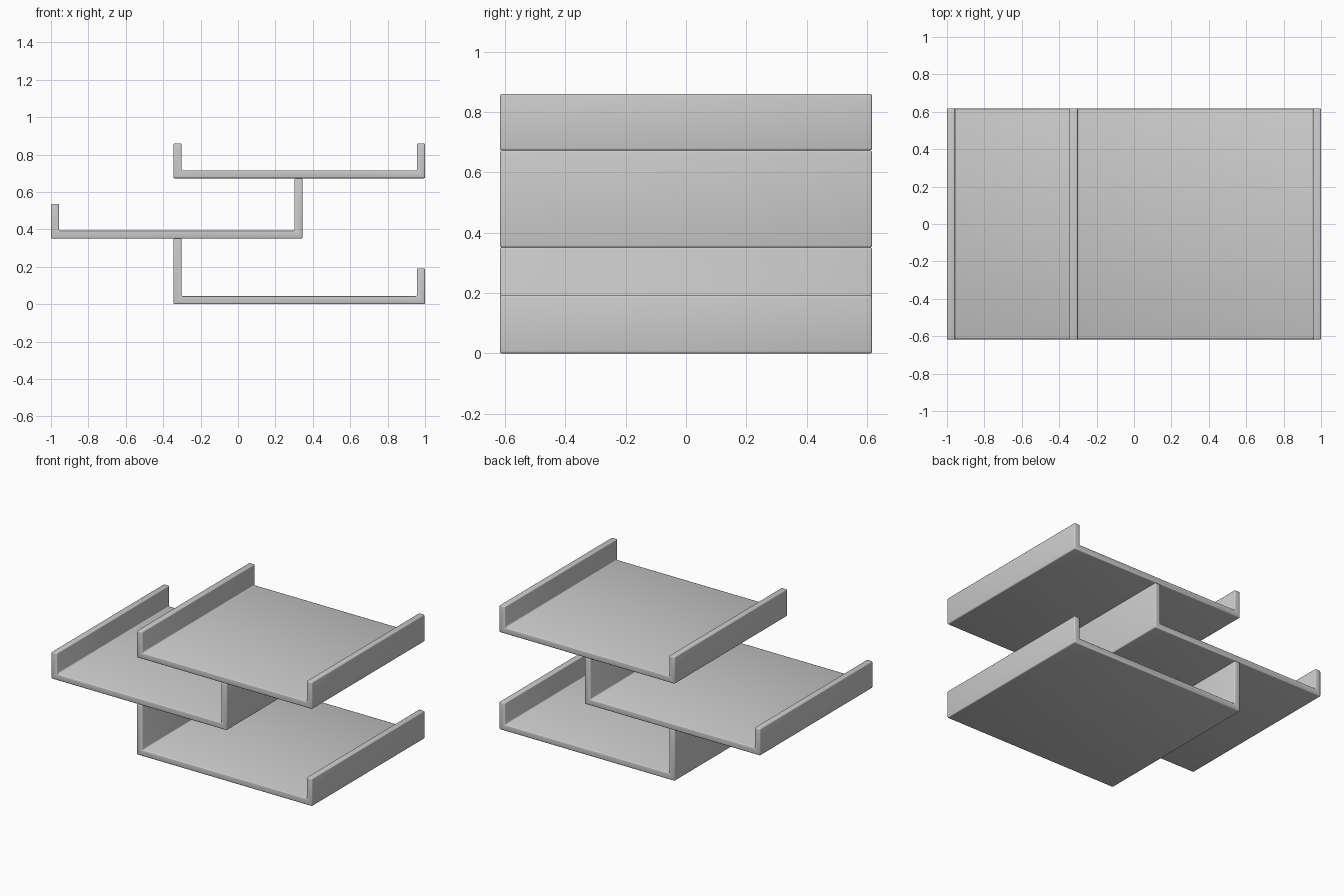
import bpy
import bmesh

if "Cube" in bpy.data.objects:
    bpy.data.objects.remove(bpy.data.objects["Cube"])

DEPTH = 0.617   # half depth in y
T = 0.043       # sheet thickness


def tray(name, x0, x1, z0, left_top, right_top):
    """U-shaped sheet profile extruded along y with softened edges."""
    profile = [(x0, z0), (x1, z0), (x1, right_top), (x1 - T, right_top),
               (x1 - T, z0 + T), (x0 + T, z0 + T), (x0 + T, left_top), (x0, left_top)]
    bm = bmesh.new()
    face = bm.faces.new([bm.verts.new((x, -DEPTH, z)) for x, z in profile])
    out = bmesh.ops.extrude_face_region(bm, geom=[face])
    moved = [v for v in out["geom"] if isinstance(v, bmesh.types.BMVert)]
    bmesh.ops.translate(bm, verts=moved, vec=(0, 2 * DEPTH, 0))
    bmesh.ops.recalc_face_normals(bm, faces=bm.faces)
    mesh = bpy.data.meshes.new(name)
    bm.to_mesh(mesh)
    bm.free()
    obj = bpy.data.objects.new(name, mesh)
    bpy.context.collection.objects.link(obj)

    bevel = obj.modifiers.new("soft_edges", 'BEVEL')
    bevel.width = 0.007
    bevel.segments = 3
    bevel.limit_method = 'ANGLE'

    bpy.ops.object.select_all(action='DESELECT')
    obj.select_set(True)
    bpy.context.view_layer.objects.active = obj
    bpy.ops.object.modifier_apply(modifier=bevel.name)
    bpy.ops.object.shade_smooth_by_angle()
    return obj


# Three staggered trays; the tall wall of each carries the one above
tray("bottom_tray", -0.345, 1.0, 0.0, 0.351, 0.192)
tray("middle_tray", -1.0, 0.345, 0.351, 0.537, 0.673)
tray("top_tray", -0.345, 1.0, 0.673, 0.86, 0.86)
